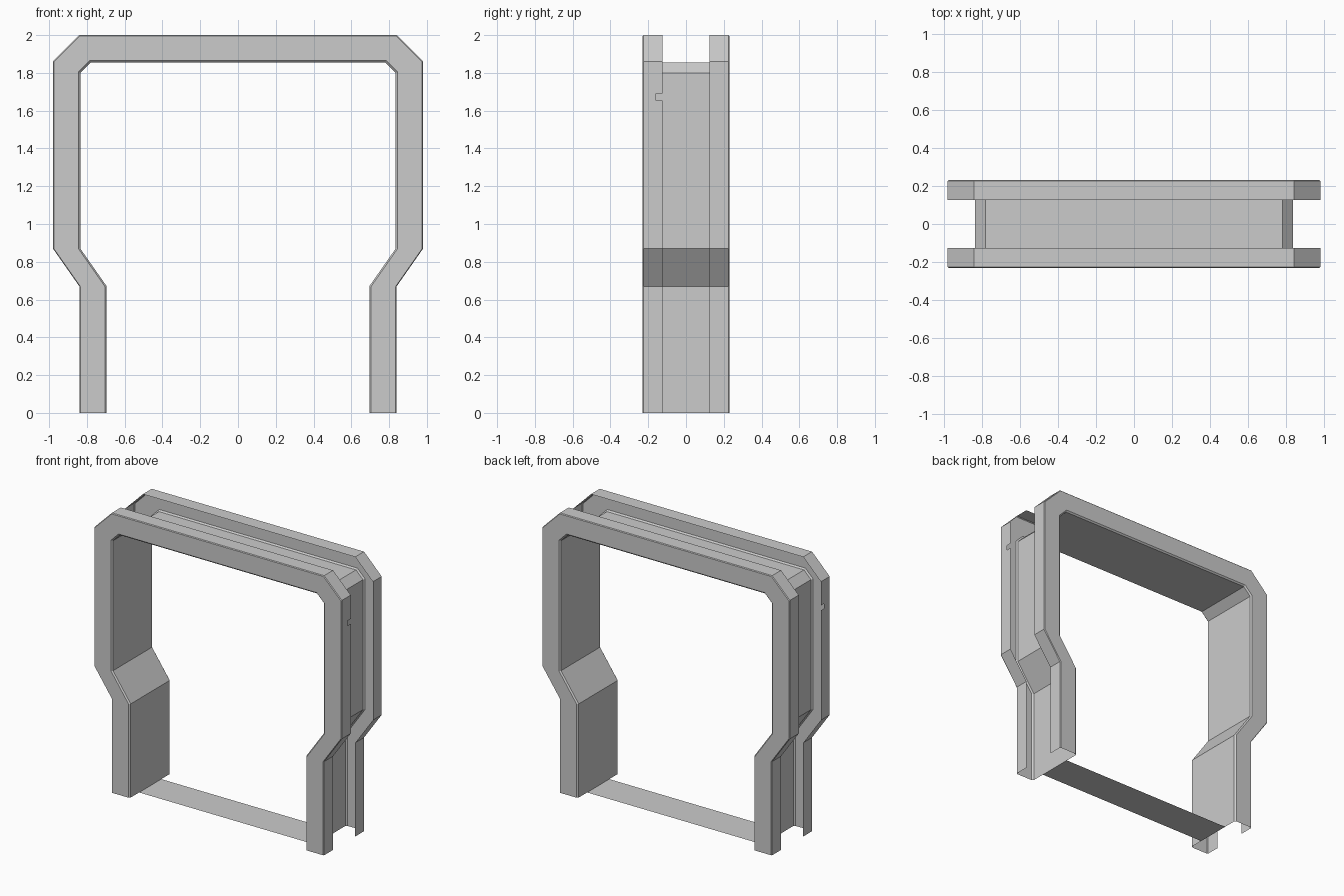
import bpy, bmesh

if "Cube" in bpy.data.objects:
    bpy.data.objects.remove(bpy.data.objects["Cube"])

# Right half of the arch, floor to crown: (outer x, outer z, inner x, inner z)
NOTCH_LOW, NOTCH_HIGH = 1.655, 1.69
right = [
    (0.84, 0.0, 0.695, 0.0),
    (0.84, 0.67, 0.695, 0.67),
    (0.98, 0.87, 0.835, 0.87),
    (0.98, NOTCH_LOW, 0.835, NOTCH_LOW),
    (0.98, NOTCH_HIGH, 0.835, NOTCH_HIGH),
    (0.98, 1.86, 0.835, 1.80),
    (0.84, 2.0, 0.78, 1.855),
]
path = right + [(-a, b, -c, d) for a, b, c, d in reversed(right)]

# Open channel section: (y, blend from inner to outer path), lips on the outside
half = [(-0.125, 1), (-0.16, 1), (-0.225, 1), (-0.23, 0.965), (-0.23, 0.07), (-0.22, 0)]
section = half + [(-y, t) for y, t in reversed(half)]


def make_object(name, bm):
    mesh = bpy.data.meshes.new(name)
    bm.to_mesh(mesh)
    bm.free()
    obj = bpy.data.objects.new(name, mesh)
    bpy.context.collection.objects.link(obj)
    return obj


# Channel frame: sheet swept along the arch, with a notch in the front lip of each side
bm = bmesh.new()
rows = [[bm.verts.new((ix + (ox - ix) * t, y, iz + (oz - iz) * t)) for y, t in section]
        for ox, oz, ix, iz in path]
notch_rows = (3, len(path) - 5)
for i in range(len(rows) - 1):
    for j in range(len(section) - 1):
        if j == 0 and i in notch_rows:
            continue
        bm.faces.new((rows[i][j], rows[i][j + 1], rows[i + 1][j + 1], rows[i + 1][j]))
bmesh.ops.recalc_face_normals(bm, faces=bm.faces)
make_object("channel_frame", bm)

# Threshold strip joining the two legs on the floor
bm = bmesh.new()
bm.faces.new([bm.verts.new((x, y, 0)) for x, y in
              ((-0.695, -0.125), (0.695, -0.125), (0.695, 0.125), (-0.695, 0.125))])
make_object("threshold_strip", bm)
